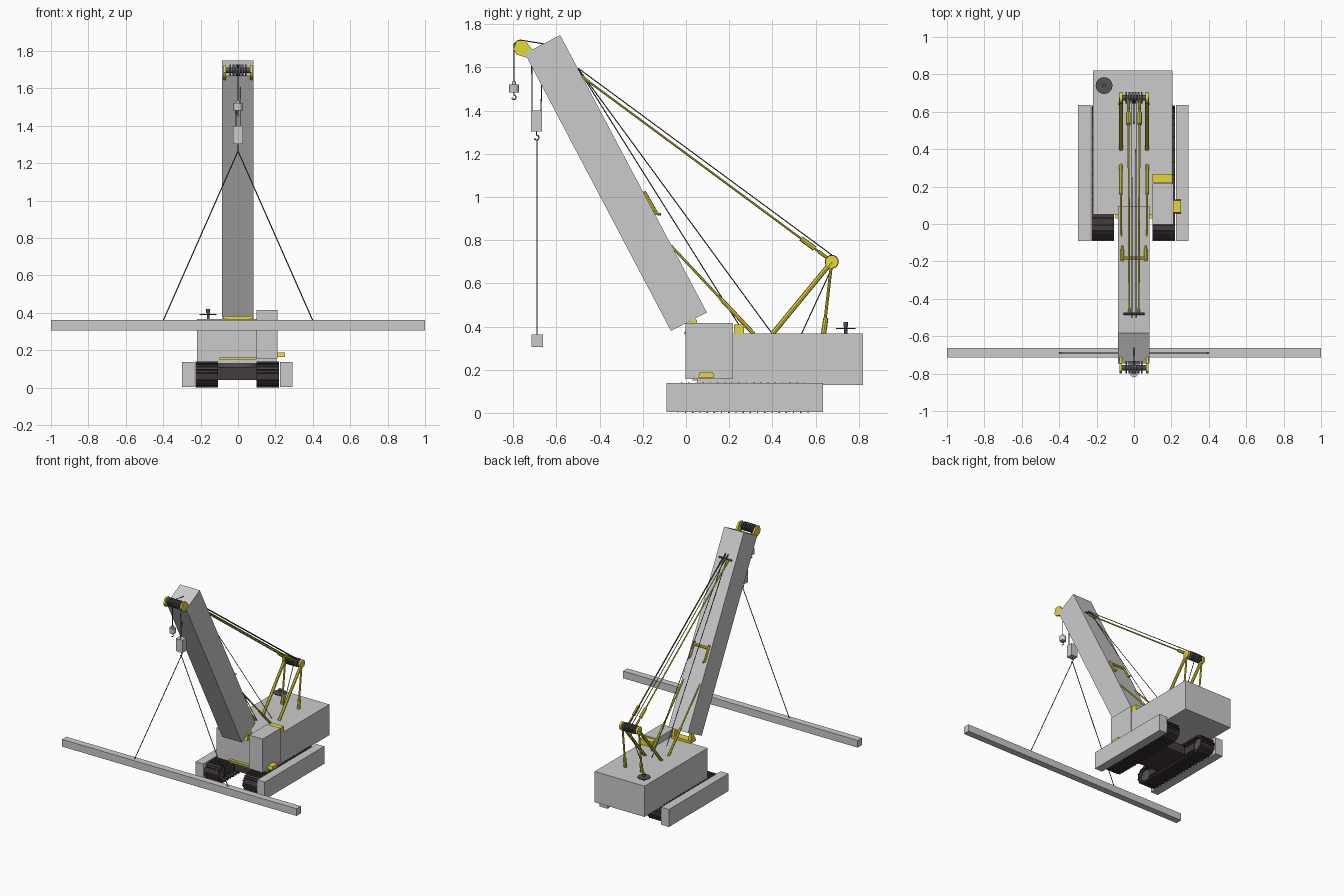
import bpy, bmesh, math
from mathutils import Vector, Matrix

if "Cube" in bpy.data.objects:
    bpy.data.objects.remove(bpy.data.objects["Cube"])


def mat(name, rgb):
    m = bpy.data.materials.new(name)
    m.diffuse_color = (*rgb, 1)
    m.use_nodes = True
    m.node_tree.nodes["Principled BSDF"].inputs["Base Color"].default_value = m.diffuse_color
    return m


YELLOW = mat("yellow_paint", (0.78, 0.68, 0.04))
DARK = mat("dark_rubber", (0.06, 0.045, 0.045))
STEEL = mat("dark_steel", (0.09, 0.09, 0.1))


def finish(name, bm, m=None, smooth=False):
    bmesh.ops.recalc_face_normals(bm, faces=bm.faces)
    me = bpy.data.meshes.new(name)
    bm.to_mesh(me)
    bm.free()
    ob = bpy.data.objects.new(name, me)
    bpy.context.collection.objects.link(ob)
    if m:
        me.materials.append(m)
    if smooth:
        bpy.context.view_layer.objects.active = ob
        ob.select_set(True)
        bpy.ops.object.shade_smooth_by_angle(angle=math.radians(40))
        ob.select_set(False)
    return ob


def add_box(bm, lo, hi, turn=Matrix()):
    lo, hi = Vector(lo), Vector(hi)
    s = Matrix.Diagonal((*(hi - lo), 1))
    bmesh.ops.create_cube(bm, size=1, matrix=turn @ Matrix.Translation((lo + hi) / 2) @ s)


def box(name, lo, hi, m=None):
    bm = bmesh.new()
    add_box(bm, lo, hi)
    return finish(name, bm, m)


def add_rod(bm, a, b, r, n=8, r2=None):
    a, b = Vector(a), Vector(b)
    d = b - a
    rot = d.to_track_quat('Z', 'Y').to_matrix().to_4x4()
    bmesh.ops.create_cone(bm, cap_ends=True, segments=n, radius1=r, radius2=r if r2 is None else r2,
                          depth=d.length, matrix=Matrix.Translation((a + b) / 2) @ rot)


def rods(name, items, m, n=8):
    bm = bmesh.new()
    for a, b, r in items:
        add_rod(bm, a, b, r, n)
    return finish(name, bm, m, True)


def prism(name, yz, x0, x1, m=None):
    bm = bmesh.new()
    f = bm.faces.new([bm.verts.new((x0, y, z)) for y, z in yz])
    ext = bmesh.ops.extrude_face_region(bm, geom=[f])["geom"]
    bmesh.ops.translate(bm, vec=(x1 - x0, 0, 0), verts=[v for v in ext if isinstance(v, bmesh.types.BMVert)])
    return finish(name, bm, m)


def curve(name, pts, r, m):
    c = bpy.data.curves.new(name, 'CURVE')
    c.dimensions, c.bevel_depth, c.bevel_resolution = '3D', r, 1
    s = c.splines.new('POLY')
    s.points.add(len(pts) - 1)
    for p, q in zip(s.points, pts):
        p.co = (*q, 1)
    c.use_fill_caps = True
    c.materials.append(m)
    ob = bpy.data.objects.new(name, c)
    bpy.context.collection.objects.link(ob)


# upper works, cab and boom
box("machinery_house", (-0.22, 0.05, 0.13), (0.205, 0.82, 0.367))
box("cab", (0.098, -0.003, 0.157), (0.212, 0.217, 0.416))
prism("boom", [(-0.07, 0.38), (0.097, 0.465), (-0.583, 1.75), (-0.747, 1.665)], -0.085, 0.082)
box("cab_rear_box", (0.1, 0.222, 0.367), (0.205, 0.268, 0.41), YELLOW)
prism("cab_step", [(0.057, 0.163), (0.13, 0.163), (0.125, 0.188), (0.062, 0.188)], 0.21, 0.252, YELLOW)
box("front_sill", (-0.1, 0.03, 0.15), (0.1, 0.05, 0.16), YELLOW)
box("boom_foot_beam", (-0.08, 0.0, 0.365), (0.08, 0.06, 0.385), YELLOW)

# tracks: shoes around an oval, wheels and frame inside
Y0, Y1, R = -0.02, 0.565, 0.058
ZC = 0.07
straight = Y1 - Y0
total = 2 * straight + 2 * math.pi * R


def oval(s):
    s %= total
    if s < straight:
        return Y0 + s, ZC + R, 0
    s -= straight
    if s < math.pi * R:
        a = s / R
        return Y1 + R * math.sin(a), ZC + R * math.cos(a), -a
    s -= math.pi * R
    if s < straight:
        return Y1 - s, ZC - R, -math.pi
    a = (s - straight) / R
    return Y0 - R * math.sin(a), ZC - R * math.cos(a), -math.pi - a


box_offset = -0.004
for side, xc in (("left", -0.167), ("right", 0.159)):
    bm = bmesh.new()
    count = 46
    step = total / count
    for i in range(count):
        y, z, a = oval(i * step)
        t = Matrix.Translation((xc, y, z)) @ Matrix.Rotation(a, 4, 'X')
        add_box(bm, (-0.061, -step * 0.47, -0.006), (0.061, step * 0.47, 0.005), t)
        add_box(bm, (-0.061, -0.003, 0.005), (0.061, 0.003, 0.012), t)
        add_box(bm, (-0.03, -step * 0.52, -0.012), (0.03, step * 0.52, -0.004), t)
    finish(side + "_track_shoes", bm, DARK)
    wheels = [((xc - 0.04, y, ZC), (xc + 0.04, y, ZC), 0.046) for y in (Y0, Y1)]
    wheels += [((xc - 0.035, Y0 + 0.07 + i * 0.064, 0.036), (xc + 0.035, Y0 + 0.07 + i * 0.064, 0.036), 0.019)
               for i in range(8)]
    rods(side + "_track_wheels", wheels, STEEL, 16)
    box(side + "_track_frame", (xc - 0.045, Y0 + 0.04, 0.045), (xc + 0.045, Y1 - 0.04, 0.1), DARK)
    s = -1 if side == "left" else 1
    xs = sorted((s * 0.229 + box_offset, s * 0.295 + box_offset))
    box(side + "_track_guard", (xs[0], -0.09, 0.003), (xs[1], 0.635, 0.138))

# chassis between the tracks
box("chassis", (-0.115, 0.12, 0.04), (0.11, 0.43, 0.11), DARK)
rods("turntable", [((0, 0.27, 0.1), (0, 0.27, 0.14), 0.13)], STEEL, 32)


# sheave groups at the gantry top and boom tip
def sheaves(name, y, z, r, half):
    items = [((-half - 0.02, y, z), (half + 0.02, y, z), r * 0.45)]
    for i in range(6):
        x = -half + (i + 0.5) * half / 3
        items.append(((x - 0.005, y, z), (x + 0.005, y, z), r))
    rods(name, items, STEEL, 20)


sheaves("gantry_sheaves", 0.675, 0.7, 0.032, 0.05)
sheaves("tip_sheaves", -0.768, 1.697, 0.032, 0.05)

TOP = (0.675, 0.7)
for side, s in (("left", -1), ("right", 1)):
    x = 0.07 * s
    # gantry legs with heavier rear feet
    bm = bmesh.new()
    add_rod(bm, (x, 0.4, 0.366), (x, *TOP), 0.0115)
    add_rod(bm, (x, 0.637, 0.366), (x, *TOP), 0.007)
    add_rod(bm, (x, 0.637, 0.366), (x, 0.648, 0.44), 0.012)
    add_rod(bm, (x - 0.008, *TOP), (x + 0.008, *TOP), 0.03, 16)
    finish(side + "_gantry_leg", bm, YELLOW, True)
    # pendant bars with thick links
    a, b = Vector((0.025 * s, -0.485, 1.56)), Vector((0.03 * s, 0.665, 0.71))
    rods(side + "_pendant", [(a, b, 0.005), (a.lerp(b, 0.885), a.lerp(b, 0.94), 0.012),
                             (a.lerp(b, 0.955), b, 0.008), (a.lerp(b, 0.0), a.lerp(b, 0.03), 0.007)], YELLOW)
    # boom back stops
    a, b = Vector((x, 0.314, 0.366)), Vector((x, -0.07, 0.775))
    rods(side + "_back_stop", [(a, a.lerp(b, 0.4), 0.0095), (a, b, 0.006)], YELLOW)
    # boom tip cheek plates
    prism(side + "_tip_cheek", [(-0.8, 1.685), (-0.785, 1.66), (-0.735, 1.645), (-0.69, 1.61),
                                (-0.7, 1.67), (-0.745, 1.725), (-0.785, 1.725)],
          x - 0.007, x + 0.007, YELLOW)
    # brackets on the back of the boom and at its foot
    rods(side + "_boom_bracket", [((x * 0.9, -0.135, 0.92), (x * 0.9, -0.195, 1.025), 0.009),
                                  ((x * 0.9, -0.15, 0.923), (x * 0.9, -0.115, 0.92), 0.006)], YELLOW)
    prism(side + "_boom_foot", [(-0.01, 0.366), (0.06, 0.366), (0.05, 0.43), (0.03, 0.45)],
          x - 0.01, x + 0.01, YELLOW)
    # sling down to the beam
    rods(side + "_sling", [((0, -0.69, 1.265), (0.4 * s, -0.69, 0.358), 0.003)], STEEL, 6)
rods("boom_cross_bar", [((-0.065, -0.183, 1.005), (0.065, -0.183, 1.005), 0.01)], YELLOW)
rods("pendant_anchor", [((-0.055, -0.48, 1.565), (0.055, -0.48, 1.565), 0.006)], STEEL)

# hoist and luffing ropes
CABLE = 0.0025
ropes = [((x, -0.5, 1.597), (x, 0.675, 0.732), CABLE) for x in (-0.012, 0.012)]
ropes += [((-0.01, -0.5, 1.595), (-0.01, 0.25, 0.4), CABLE), ((0.01, -0.5, 1.595), (0.01, 0.4, 0.366), CABLE),
          ((0, 0.675, 0.67), (0, 0.535, 0.366), CABLE),
          ((0, -0.768, 1.727), (0, -0.66, 1.71), CABLE), ((0, -0.797, 1.69), (0, -0.797, 1.53), CABLE),
          ((0.012, -0.715, 1.65), (0.012, -0.713, 1.4), CABLE), ((-0.01, -0.668, 1.53), (-0.01, -0.672, 1.4), CABLE)]
rods("ropes", ropes, STEEL, 6)


# hook blocks, hooks and suspended beam
def hook(name, y, z, r):
    pts = [(0, y, z + 2.6 * r)]
    for i in range(10):
        a = math.radians(90 - i * 28)
        pts.append((0, y + r * math.cos(a), z + r * math.sin(a)))
    curve(name, pts, r * 0.3, STEEL)


box("main_hook_block", (-0.028, -0.718, 1.303), (0.028, -0.666, 1.4))
hook("main_hook", -0.692, 1.275, 0.011)
rods("small_hook_block", [((0, -0.797, 1.483), (0, -0.797, 1.522), 0.023),
                          ((0, -0.797, 1.522), (0, -0.797, 1.535), 0.01)], None, 12)
hook("small_hook", -0.797, 1.462, 0.01)
box("lifted_beam", (-1, -0.715, 0.306), (1, -0.663, 0.362))

# roof vent
rods("roof_vent", [((-0.16, 0.74, 0.366), (-0.16, 0.74, 0.41), 0.007), ((-0.16, 0.74, 0.388), (-0.16, 0.74, 0.394), 0.045),
                   ((-0.16, 0.74, 0.4), (-0.16, 0.74, 0.42), 0.01)], STEEL, 20)
